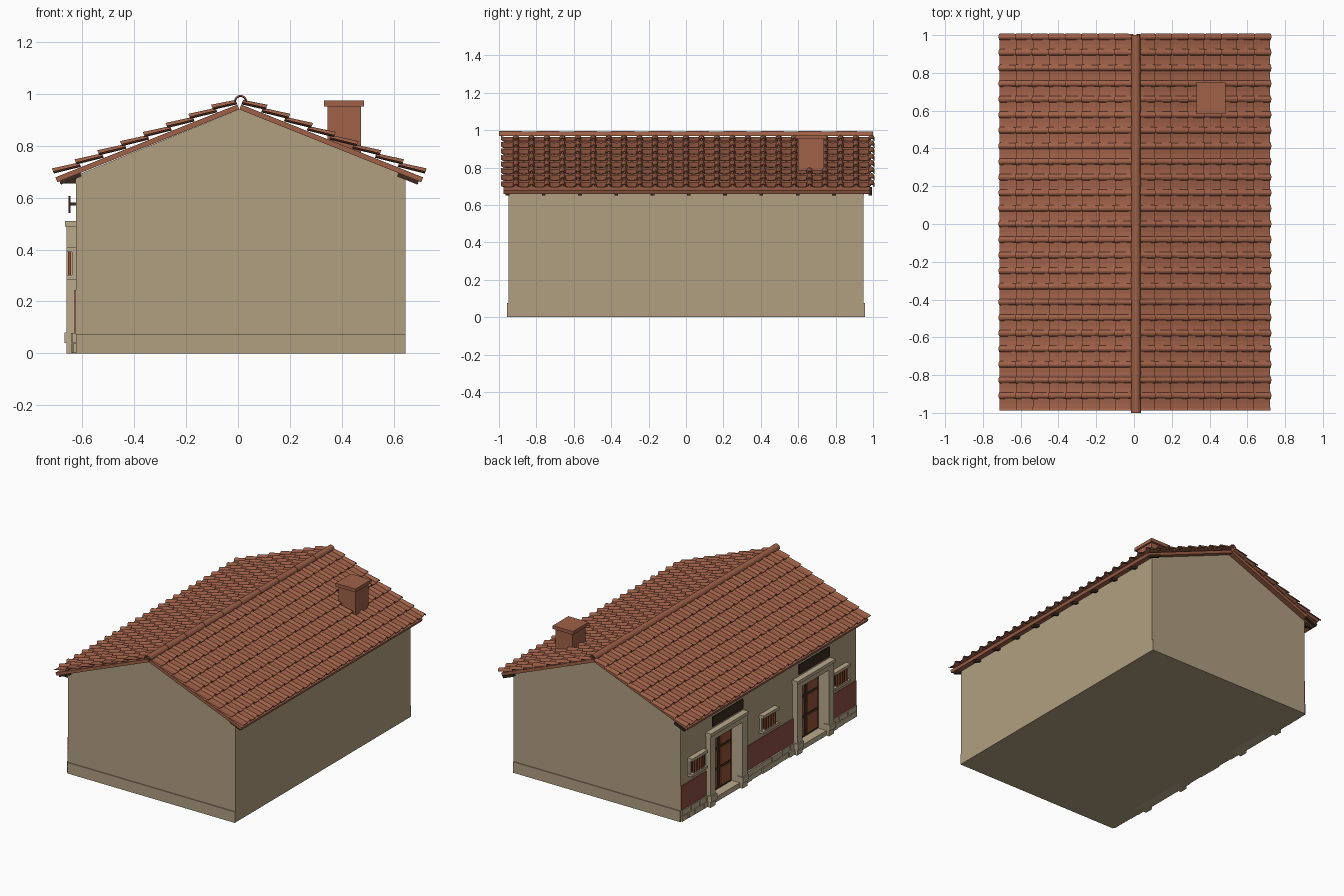
import bpy, bmesh, math, random

random.seed(4)
cube = bpy.data.objects.get("Cube")
if cube:
    bpy.data.objects.remove(cube, do_unlink=True)


def material(name, r, g, b):
    m = bpy.data.materials.new(name)
    m.use_nodes = True
    m.diffuse_color = (r, g, b, 1)
    m.node_tree.nodes["Principled BSDF"].inputs["Base Color"].default_value = (r, g, b, 1)
    return m


PLASTER = material("beige plaster", 0.44, 0.345, 0.22)
STONE = material("pale stone", 0.50, 0.40, 0.26)
TILE = material("terracotta", 0.35, 0.12, 0.066)
PAINT = material("red wall paint", 0.27, 0.082, 0.052)
WOOD = material("red brown wood", 0.32, 0.09, 0.04)
DARK = material("dark wood", 0.045, 0.024, 0.015)


def finish(name, bm, mat):
    bmesh.ops.recalc_face_normals(bm, faces=bm.faces)
    mesh = bpy.data.meshes.new(name)
    bm.to_mesh(mesh)
    bm.free()
    mesh.materials.append(mat)
    ob = bpy.data.objects.new(name, mesh)
    bpy.context.collection.objects.link(ob)
    return ob


def loft(bm, ring_a, ring_b):
    """Closed solid between two matching rings of points."""
    a = [bm.verts.new(p) for p in ring_a]
    b = [bm.verts.new(p) for p in ring_b]
    for i in range(len(a)):
        j = (i + 1) % len(a)
        bm.faces.new((a[i], a[j], b[j], b[i]))
    bm.faces.new(a[::-1])
    bm.faces.new(b)


def add_box(bm, x0, x1, y0, y1, z0, z1):
    ring = [(x0, y0), (x1, y0), (x1, y1), (x0, y1)]
    loft(bm, [(x, y, z0) for x, y in ring], [(x, y, z1) for x, y in ring])


def boxes(name, mat, *items):
    bm = bmesh.new()
    for it in items:
        add_box(bm, *it)
    return finish(name, bm, mat)


def arc(radius, height, thick, segs=6):
    """Curved tile section: outer arc, then inner arc back."""
    angles = [math.pi * i / segs for i in range(segs + 1)]
    outer = [(radius * math.cos(a), height * math.sin(a)) for a in angles]
    k = radius - thick
    inner = [(k * math.cos(a), (height - math.copysign(thick, height)) * math.sin(a)) for a in angles]
    return outer + inner[::-1]


# House body: solid core, then the shop wall in piers around two doorways
FACE, BACK, DOORWAY, HALF = -0.625, 0.645, -0.57, 0.95
EAVE = 0.685
DOORS, DOOR_HALF = (0.475, -0.465), 0.15
WINDOWS = (0.79, 0.015, -0.76)
boxes("house_body", PLASTER, (DOORWAY, BACK, -HALF, HALF, 0, EAVE))
edges = [-HALF, DOORS[1] - DOOR_HALF, DOORS[1] + DOOR_HALF,
         DOORS[0] - DOOR_HALF, DOORS[0] + DOOR_HALF, HALF]
piers = [(edges[i], edges[i + 1]) for i in (0, 2, 4)]
boxes("shop_wall_piers", PLASTER, *[(FACE, DOORWAY, a, b, 0, EAVE) for a, b in piers])
boxes("shop_wall_over_doors", PLASTER,
      *[(FACE, DOORWAY, c - DOOR_HALF, c + DOOR_HALF, 0.47, EAVE) for c in DOORS])
boxes("gable_plinths", PLASTER,
      *[(FACE, BACK, s * HALF - 0.006, s * HALF + 0.006, 0, 0.075) for s in (-1, 1)])

# Roof slope frame: d runs down from the ridge, n is height above the underside
MID, RIDGE = 0.005, 0.94
PITCH = math.atan(0.4)
COS, SIN = math.cos(PITCH), math.sin(PITCH)
LENGTH = 0.755


def slope(side, d, n, y):
    return (MID + side * (d * COS + n * SIN), y, RIDGE - d * SIN + n * COS)


# Gables fill the triangle below the roof
bm = bmesh.new()
tri = [(FACE, EAVE), (BACK, EAVE), (MID, RIDGE)]
loft(bm, [(x, -HALF, z) for x, z in tri], [(x, HALF, z) for x, z in tri])
finish("gables", bm, PLASTER)


def slope_box(bm, side, d0, d1, n0, n1, y0, y1):
    ring = [(d0, n0), (d1, n0), (d1, n1), (d0, n1)]
    loft(bm, [slope(side, d, n, y0) for d, n in ring], [slope(side, d, n, y1) for d, n in ring])


ROWS, STEP = 8, 0.0826
ROW = LENGTH / ROWS
COVER = arc(0.018, 0.018, 0.005)
PAN = arc(0.038, -0.009, 0.004, 4)


def add_tile(bm, side, section, y, row, base, taper):
    """One tile whose lower end rides on the row below."""
    d1 = (row + 1) * ROW
    d0 = max(row * ROW - 0.012, 0.0)
    loft(bm, [slope(side, d0, base + n * taper, y + w * taper) for w, n in section],
         [slope(side, d1, base + 0.015 + n, y + w) for w, n in section])


for side, label in ((-1, "right"), (1, "left")):
    bm = bmesh.new()
    slope_box(bm, side, 0, LENGTH, 0, 0.02, -0.975, 0.985)
    finish(label + "_roof_deck", bm, TILE)
    covers, pans = bmesh.new(), bmesh.new()
    for row in range(ROWS):
        for k in range(-11, 13):
            add_tile(covers, side, COVER, k * STEP, row, 0.024, 0.85)
            add_tile(pans, side, PAN, (k - 0.5) * STEP, row, 0.030, 1.0)
    finish(label + "_cover_tiles", covers, TILE)
    finish(label + "_pan_tiles", pans, TILE)
    bm = bmesh.new()
    for i in range(11):
        y = -0.955 + i * 0.194
        slope_box(bm, side, 0.66, 0.745, -0.014, 0.002, y - 0.01, y + 0.01)
    finish(label + "_rafter_tails", bm, DARK)

# Ridge of overlapping half-round tiles
bm = bmesh.new()
CAP = arc(0.026, 0.028, 0.006, 8)
for i in range(10):
    y0 = -1 + i * 0.2
    loft(bm, [(0.01 + x, y0, 0.968 + z) for x, z in CAP],
         [(0.01 + x * 0.9, min(y0 + 0.215, 1), 0.968 + z * 0.9) for x, z in CAP])
finish("ridge_tiles", bm, TILE)

# Chimney
boxes("chimney_stack", TILE, (0.345, 0.473, 0.598, 0.738, 0.74, 0.952))
boxes("chimney_cap", TILE, (0.332, 0.485, 0.583, 0.753, 0.952, 0.975))

# Beam under the shop eave
boxes("eave_beam_ends", DARK,
      *[(-0.685, FACE, y - 0.012, y + 0.012, 0.655, 0.675)
        for y in [-0.94 + 0.188 * i for i in range(11)]])

# Painted lower wall and stone base courses between the doorways
boxes("painted_lower_wall", PAINT,
      *[(FACE - 0.005, FACE + 0.005, a, b, 0.075, 0.245) for a, b in piers])
bm = bmesh.new()
for a, b in piers:
    for z in (0.0, 0.04):
        y = a
        while y < b - 0.01:
            end = y + random.uniform(0.06, 0.12)
            if end > b - 0.04:
                end = b
            add_box(bm, FACE - random.uniform(0.01, 0.018), FACE + 0.005,
                    y + 0.002, end - 0.002, z + 0.002, z + 0.038)
            y = end
finish("base_stones", bm, STONE)

# Doorways: stone frame, step, panelled double door and sign board
OUT = -0.66
for name, c in zip(("back", "front"), DOORS):
    w = DOOR_HALF
    frame = [(OUT, DOORWAY, c - w - 0.05, c - w + 0.005, 0.0, 0.47),
             (OUT, DOORWAY, c + w - 0.005, c + w + 0.05, 0.0, 0.47),
             (OUT, DOORWAY, c - w - 0.05, c + w + 0.05, 0.455, 0.49),
             (OUT - 0.006, FACE, c - w - 0.056, c + w + 0.056, 0.488, 0.51)]
    for s in (-1, 1):
        y = c + s * (w + 0.022)
        frame.append((OUT - 0.009, FACE, y - 0.033, y + 0.033, 0.04, 0.08))
    boxes(name + "_door_frame", STONE, *frame)
    boxes(name + "_door_step", STONE, (FACE - 0.015, DOORWAY, c - w, c + w, 0, 0.035))
    boxes(name + "_door_backing", DARK, (DOORWAY - 0.008, DOORWAY + 0.005, c - w, c + w, 0.035, 0.456))
    panels = []
    for s in (-1, 1):
        for z0, z1 in ((0.05, 0.17), (0.19, 0.31), (0.33, 0.445)):
            y = c + s * 0.073
            panels.append((DOORWAY - 0.015, DOORWAY, y - 0.056, y + 0.056, z0, z1))
    boxes(name + "_door_panels", WOOD, *panels)
    boxes(name + "_sign_board", DARK, (-0.652, -0.645, c - 0.165, c + 0.165, 0.54, 0.607))
    boxes(name + "_sign_brackets", DARK,
          *[(-0.647, FACE, c + s * 0.13 - 0.006, c + s * 0.13 + 0.006, 0.57, 0.582) for s in (-1, 1)])

# Small barred windows with stone surrounds
for name, c in zip(("back", "middle", "front"), WINDOWS):
    h = 0.085
    boxes(name + "_window_surround", STONE,
          (OUT, FACE, c - h, c + h, 0.39, 0.41),
          (OUT, FACE, c - h, c + h, 0.285, 0.302),
          (-0.64, FACE, c - h + 0.005, c - h + 0.02, 0.3, 0.392),
          (-0.64, FACE, c + h - 0.02, c + h - 0.005, 0.3, 0.392))
    boxes(name + "_window_opening", DARK,
          (FACE - 0.006, FACE + 0.004, c - h + 0.018, c + h - 0.018, 0.3, 0.392))
    boxes(name + "_window_bars", WOOD,
          *[(-0.655, -0.643, c + k * 0.026 - 0.005, c + k * 0.026 + 0.005, 0.3, 0.392)
            for k in range(-2, 3)])
